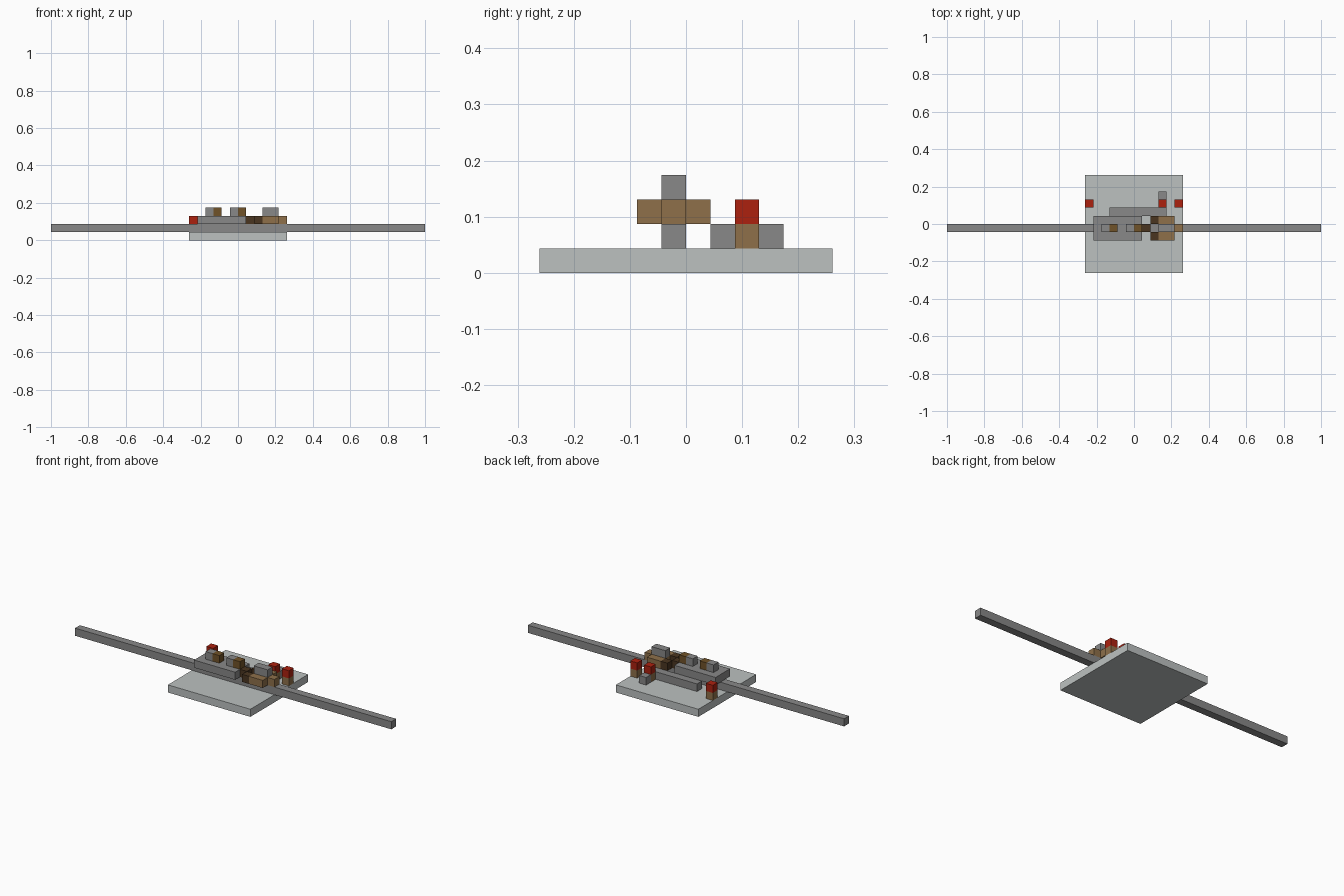
import bpy
import bmesh

cube = bpy.data.objects.get("Cube")
if cube:
    bpy.data.objects.remove(cube, do_unlink=True)

U = 1 / 23  # block size: the rail is 46 blocks long


def material(name, srgb):
    color = [(c / 255 / 12.92) if c < 11 else ((c / 255 + 0.055) / 1.055) ** 2.4 for c in srgb] + [1]
    mat = bpy.data.materials.new(name)
    mat.use_nodes = True
    mat.diffuse_color = color
    bsdf = mat.node_tree.nodes["Principled BSDF"]
    bsdf.inputs["Base Color"].default_value = color
    bsdf.inputs["Roughness"].default_value = 0.9
    return mat


PALE = material("pale stone", (188, 193, 192))
GREY = material("grey metal", (136, 136, 136))
TAN = material("tan wood", (142, 112, 74))
BROWN = material("brown wood", (112, 82, 40))
DARK = material("dark wood", (74, 53, 32))
RED = material("red cap", (172, 33, 15))


def box(name, mat, x, y, z):
    """Box from block-grid ranges, each given as (low, high)."""
    bm = bmesh.new()
    bmesh.ops.create_cube(bm, size=1)
    for v in bm.verts:
        v.co = [r[1 if c > 0 else 0] * U for c, r in zip(v.co, (x, y, z))]
    mesh = bpy.data.meshes.new(name)
    bm.to_mesh(mesh)
    bm.free()
    mesh.materials.append(mat)
    obj = bpy.data.objects.new(name, mesh)
    bpy.context.collection.objects.link(obj)
    return obj


MID = (-1, 0)  # depth range of the centre line

# Base slab and long rail
box("base_slab", PALE, (-6, 6), (-6, 6), (0, 1))
box("long_rail", GREY, (-23, 23), MID, (1, 2))

# Receiver-like grey body lying on the rail, with two grey and brown top blocks
box("grey_body", GREY, (-5, 1), (-2, 1), (2, 3))
for i, x in enumerate((-4, -1)):
    box(f"top_block_{i}", GREY, (x, x + 1), MID, (3, 4))
    box(f"top_block_end_{i}", BROWN, (x + 1, x + 2), MID, (3, 4))

# Dark linking pieces between the body and the wooden block
box("dark_link_centre", DARK, (1, 2), MID, (2, 3))
for side, y in (("front", -2), ("back", 0)):
    box("dark_link_" + side, DARK, (2, 3), (y, y + 1), (2, 3))

# Wooden block with its end stub and grey cap
box("wood_block", TAN, (3, 5), (-2, 1), (2, 3))
box("wood_stub", TAN, (5, 6), MID, (2, 3))
box("wood_block_cap", GREY, (3, 5), MID, (3, 4))

# Low grey bar and small block behind the rail
box("back_bar", GREY, (-3, 4), (1, 2), (1, 2))
box("back_block", GREY, (3, 4), (3, 4), (1, 2))

# Wooden posts with red caps
for i, x in enumerate((-6, 3, 5)):
    box(f"post_{i}", TAN, (x, x + 1), (2, 3), (1, 2))
    box(f"post_cap_{i}", RED, (x, x + 1), (2, 3), (2, 3))
